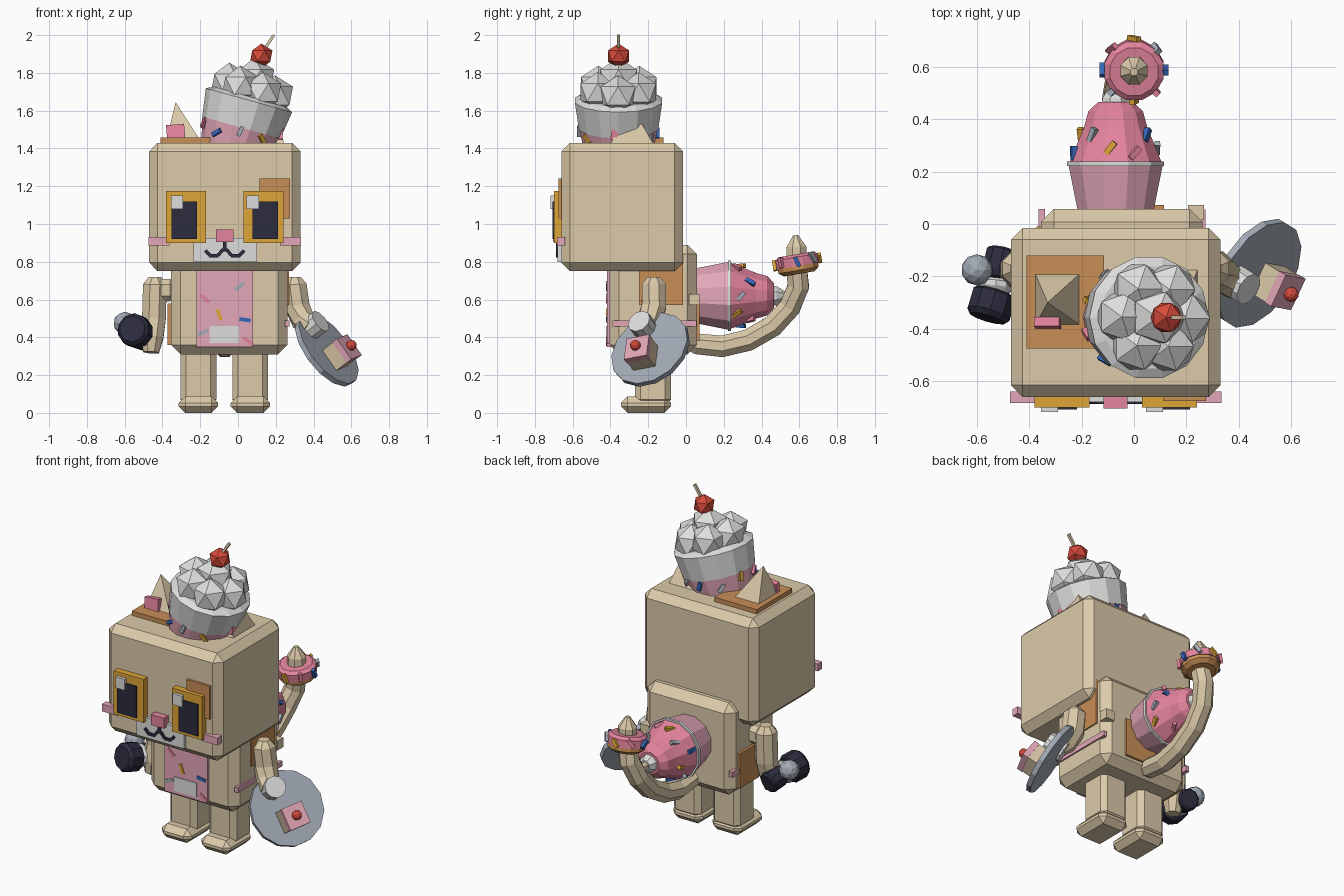
import bpy, bmesh, math, random
from mathutils import Vector, Matrix, Euler

if "Cube" in bpy.data.objects:
    bpy.data.objects.remove(bpy.data.objects["Cube"])

random.seed(4)
V = Vector


def material(name, rgb):
    m = bpy.data.materials.new(name)
    m.diffuse_color = [((c / 255 + 0.055) / 1.055) ** 2.4 for c in rgb] + [1]
    m.use_nodes = True
    m.node_tree.nodes["Principled BSDF"].inputs["Base Color"].default_value = m.diffuse_color
    return m


BEIGE = material("beige", (221, 203, 170))
BROWN = material("caramel brown", (201, 142, 86))
GOLD = material("gold", (222, 166, 56))
DARK = material("dark navy", (44, 44, 62))
WHITE = material("cream white", (222, 222, 221))
PINK = material("strong pink", (228, 132, 157))
PALE = material("pale pink", (228, 167, 184))
RED = material("cherry red", (214, 74, 58))
GREY = material("tray grey", (163, 171, 182))
BLUE = material("blue", (52, 102, 186))


def finish(bm, name, mat, mtx=None):
    bmesh.ops.recalc_face_normals(bm, faces=bm.faces)
    me = bpy.data.meshes.new(name)
    bm.to_mesh(me)
    bm.free()
    me.materials.append(mat)
    ob = bpy.data.objects.new(name, me)
    if mtx is not None:
        ob.matrix_world = mtx
    bpy.context.collection.objects.link(ob)
    return ob


def block(name, mat, size, mtx, bevel=0):
    bm = bmesh.new()
    bmesh.ops.create_cube(bm, size=1)
    bmesh.ops.scale(bm, vec=size, verts=bm.verts)
    if bevel:
        bmesh.ops.bevel(bm, geom=bm.edges[:], offset=bevel, segments=1, affect='EDGES')
    return finish(bm, name, mat, mtx)


def box(name, mat, x, y, z, bevel=0, rot=(0, 0, 0)):
    """Box from its x, y and z ranges, turned about its centre by degrees."""
    size = V([b - a for a, b in (x, y, z)])
    mid = V([(a + b) / 2 for a, b in (x, y, z)])
    r = Euler([math.radians(d) for d in rot]).to_matrix().to_4x4()
    return block(name, mat, size, Matrix.Translation(mid) @ r, bevel)


def frame(origin, axis):
    return Matrix.Translation(origin) @ V(axis).to_track_quat('Z', 'Y').to_matrix().to_4x4()


def skin(name, mat, rings, mtx=None):
    bm = bmesh.new()
    vs = [[bm.verts.new(p) for p in ring] for ring in rings]
    n = len(vs[0])
    for a, b in zip(vs, vs[1:]):
        for i in range(n):
            bm.faces.new((a[i], a[(i + 1) % n], b[(i + 1) % n], b[i]))
    bm.faces.new(vs[0])
    bm.faces.new(vs[-1])
    return finish(bm, name, mat, mtx)


def lathe(name, mat, profile, sides, mtx):
    """Turned shape from (radius, height) pairs."""
    turn = [2 * math.pi * (i + .5) / sides for i in range(sides)]
    return skin(name, mat, [[V((r * math.cos(a), r * math.sin(a), h)) for a in turn]
                            for r, h in profile], mtx)


def tube(name, mat, pts, radii, sides=8):
    pts = [V(p) for p in pts]
    rings = []
    for i, p in enumerate(pts):
        t = (pts[min(i + 1, len(pts) - 1)] - pts[max(i - 1, 0)]).normalized()
        u = (V((1, 0, 0)) - t * t.x).normalized()
        w = t.cross(u)
        turn = [2 * math.pi * (k + .5) / sides for k in range(sides)]
        rings.append([p + radii[i] * (u * math.cos(a) + w * math.sin(a)) for a in turn])
    return skin(name, mat, rings)


def ball(name, mat, loc, r, sub=1):
    bm = bmesh.new()
    bmesh.ops.create_icosphere(bm, subdivisions=sub, radius=r)
    return finish(bm, name, mat, Matrix.Translation(loc))


def sprinkles(name, mtx, count, radius_at, heights, start=0):
    colours = [BLUE, GREY, GOLD, PINK]
    for i in range(count):
        h = heights[i % len(heights)]
        m = mtx @ Matrix.Rotation(start + 2 * math.pi * i / count, 4, 'Z') \
            @ Matrix.Translation((radius_at(h), 0, h)) @ Matrix.Rotation(random.uniform(-1, 1), 4, 'X')
        block(name, colours[i % 4], (.022, .022, .055), m)


# head, body, legs and feet
box("head", BEIGE, (-.47, .33), (-.66, -.015), (.75, 1.43), .045)
box("body", BEIGE, (-.355, .262), (-.405, .058), (.31, .89), .05)
for cx in (-.21, .065):
    box("leg", BEIGE, (cx - .095, cx + .095), (-.27, -.08), (.04, .37), .03)
    box("foot", BEIGE, (cx - .104, cx + .104), (-.345, -.08), (0, .088), .035)

# eyes
for x0, d0, w0 in ((-.38, -.352, -.355), (.03, .078, .045)):
    box("eye_frame", GOLD, (x0, x0 + .21), (-.70, -.65), (.90, 1.175))
    box("eye_pupil", DARK, (d0, d0 + .135), (-.708, -.69), (.92, 1.12))
    box("eye_glint", WHITE, (w0, w0 + .065), (-.718, -.69), (1.08, 1.15))
box("face_patch", BROWN, (.113, .275), (-.675, -.65), (1.03, 1.24))

# muzzle, nose, mouth and cheeks
box("muzzle", WHITE, (-.235, .10), (-.68, -.65), (.80, .925))
box("nose", PINK, (-.116, -.025), (-.705, -.65), (.905, .97))
box("mouth_line", DARK, (-.08, -.061), (-.688, -.67), (.855, .91))
for s in (-1, 1):
    for dx, z, tilt in ((.022, .85, 50), (.055, .832, 0), (.088, .845, -45)):
        cx = -.07 + s * dx
        box("mouth_curve", DARK, (cx - .022, cx + .022), (-.688, -.67),
            (z - .009, z + .009), 0, (0, tilt * s, 0))
    cx = -.07 + s * .348
    box("cheek", PALE, (cx - .056, cx + .056), (-.683, -.64), (.886, .932))

# ears, mirrored about the middle of the head
for s in (-1, 1):
    bm = bmesh.new()
    corners = ((.115, -.40), (.315, -.40), (.315, -.17), (.115, -.17))
    base = [bm.verts.new((-.07 + s * x, y, 1.42)) for x, y in corners]
    tip = bm.verts.new((-.07 + s * .26, -.30, 1.645))
    bm.faces.new(base)
    for i in range(4):
        bm.faces.new((base[i], base[(i + 1) % 4], tip))
    finish(bm, "ear", BEIGE)
    cx = -.07 + s * .26
    box("inner_ear", PINK, (cx - .048, cx + .048), (-.395, -.36), (1.45, 1.525), 0, (-8, s * 5, 0))
box("ear_patch", BROWN, (-.41, -.115), (-.475, -.12), (1.42, 1.458))

# belly panel with sprinkles
box("belly_panel", PALE, (-.22, .08), (-.418, -.39), (.35, .75))
box("belly_label", WHITE, (-.15, .005), (-.424, -.41), (.37, .46))
for x, z, a, m in ((-.175, .605, 40, PINK), (.01, .67, -40, GREY), (-.10, .52, 70, GOLD),
                   (.037, .493, 8, BLUE), (-.185, .425, -22, GREY), (.053, .38, 35, PINK)):
    box("belly_sprinkle", m, (x - .03, x + .03), (-.424, -.41), (z - .01, z + .01), 0, (0, a, 0))

# side and back patches
box("right_patch", BROWN, (.25, .27), (-.25, -.015), (.57, .86))
box("left_patch", BROWN, (-.372, -.34), (-.2, -.01), (.36, .58))
box("back_patch", BROWN, (-.1, .115), (.04, .072), (.38, .62))
box("right_stripe", PALE, (.25, .272), (-.39, .055), (.457, .49))
box("left_stripe", PALE, (-.364, -.34), (-.01, .058), (.45, .485))
box("side_cube", BEIGE, (.207, .267), (.015, .072), (.57, .63))

# arms
tube("left_arm", BEIGE, [(-.44, -.17, .72), (-.44, -.17, .68), (-.445, -.17, .5), (-.455, -.19, .4), (-.46, -.2, .32)],
     [.035, .068, .068, .065, .045])
tube("right_arm", BEIGE, [(.30, -.17, .72), (.30, -.17, .68), (.315, -.17, .56), (.345, -.2, .49), (.39, -.24, .45)],
     [.035, .068, .07, .065, .055])
for x in (-.385, .27):
    box("shoulder", BEIGE, (x - .055, x + .055), (-.225, -.115), (.59, .71), .03)

# hand tool in the left hand
a, b, c, d = V((-.56, -.36, .445)), V((-.53, -.26, .425)), V((-.525, -.21, .42)), V((-.50, -.10, .39))
for name, m, p, q, r in (("tool_head", DARK, a, b, .088), ("tool_collar", WHITE, b, c, .07),
                         ("tool_handle", DARK, c, d, .065)):
    n = (q - p).length
    lathe(name, m, [(r * .8, 0), (r, .02), (r, n - .01), (r * .85, n)], 10, frame(p, q - p))
ball("tool_knob", GREY, (-.60, -.175, .475), .06, 2)

# tray with cup and cake slice
N = V((.71, -.44, .55)).normalized()
tray = frame((.47, -.188, .335), N)
lathe("tray", GREY, [(.225, -.015), (.225, .015)], 14, tray)
down = (V((0, 0, -1)) + N * N.z).normalized()
cup = V((.47, -.188, .335)) - down * .125 - V((.035, .06, 0))
lathe("cup", WHITE, [(.065, -.03), (.065, .085)], 10, frame(cup, N))
side = down.cross(N)
seat = V((.47, -.188, .335)) + down * .065
R = Matrix((side, down, N)).transposed().to_4x4()
R = R @ Matrix.Rotation(math.radians(12), 4, 'Z')
block("cake_slice", BEIGE, (.13, .13, .085), Matrix.Translation(seat + N * .05) @ R)
block("cake_icing", PALE, (.134, .134, .035), Matrix.Translation(seat + N * .108) @ R)
ball("cake_cherry", RED, seat + N * .14, .029, 2)

# tilted cupcake on the head
AX = V((.268, 0, .963)).normalized()
top = frame((.058, -.357, 1.655), AX)
lathe("hat_wrapper", PALE, [(.175, -.33), (.218, -.12)], 14, top)
lathe("hat_rim", WHITE, [(.215, -.15), (.237, 0), (.2, .02)], 14, top)
for i in range(6):
    ang = i * math.pi / 3 + .5
    ball("cream_lump", WHITE, top @ V((.125 * math.cos(ang), .125 * math.sin(ang), .06)), .108)
ball("cream_top", WHITE, top @ V((0, 0, .115)), .115)
sprinkles("hat_sprinkle", top, 10, lambda h: .218 + .2 * (h + .12), (-.18, -.21, -.17))
ball("hat_cherry", RED, top @ V((0, 0, .243)), .066)
stem = V((.13, -.357, 1.91))
tube("cherry_stem", BEIGE, [stem, (.19, -.357, 2.0)], [.011, .011], 4)

# cupcake on the back, pointing backwards
back = frame((-.07, 0, .62), (0, 1, 0))
lathe("back_wrapper", PALE, [(.148, .04), (.186, .225)], 12, back)
lathe("back_rim", WHITE, [(.192, .222), (.192, .238)], 12, back)
lathe("back_icing", PINK, [(.182, .235), (.125, .37), (.108, .43), (.07, .465)], 12, back)
lathe("back_nozzle", WHITE, [(.06, .43), (.055, .48), (.035, .51)], 8, back)
lathe("back_tip", BEIGE, [(.028, .5), (.022, .57)], 6, back)
sprinkles("back_sprinkle", back, 11, lambda h: .182 - .42 * (h - .235), (.27, .34, .29), .3)

# tail with a ring cake near the tip
tube("tail", BEIGE, [(-.07, -.02, .41), (-.07, .06, .365), (-.07, .19, .352), (-.07, .33, .385), (-.065, .46, .46),
                     (-.05, .55, .56), (-.02, .595, .67), (0, .585, .78), (0, .585, .88), (0, .58, .94)],
     [.055, .06, .062, .062, .062, .062, .062, .058, .056, .015])
ring = frame((0, .59, .79), (0, -.17, .98))
lathe("ring_cake", BROWN, [(.085, -.055), (.112, -.035), (.112, 0)], 12, ring)
lathe("ring_icing", PINK, [(.117, -.012), (.117, .035), (.095, .05)], 12, ring)
sprinkles("ring_sprinkle", ring, 8, lambda h: .12, (.01, .02))
